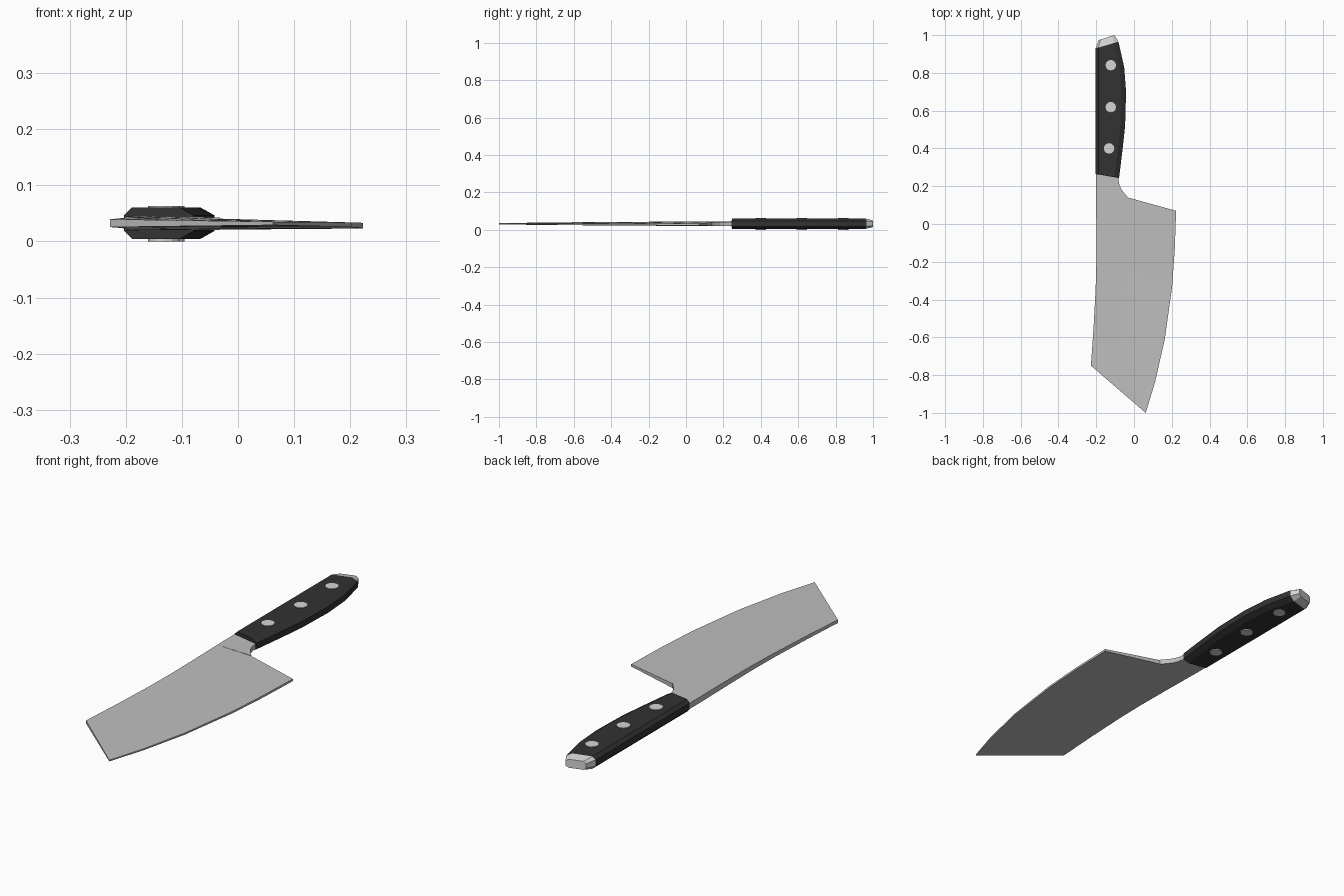
import bpy, bmesh

if "Cube" in bpy.data.objects:
    bpy.data.objects.remove(bpy.data.objects["Cube"])

ZC = 0.0325  # mid thickness of the knife


def material(name, v):
    m = bpy.data.materials.new(name)
    m.diffuse_color = (v, v, v, 1)
    m.use_nodes = True
    m.node_tree.nodes["Principled BSDF"].inputs["Base Color"].default_value = m.diffuse_color
    return m


STEEL = material("blade steel", 0.52)
BRIGHT = material("bright steel", 0.66)
BLACK = material("black handle", 0.032)


def finish(name, bm, mat):
    bmesh.ops.recalc_face_normals(bm, faces=bm.faces)
    me = bpy.data.meshes.new(name)
    bm.to_mesh(me)
    bm.free()
    me.materials.append(mat)
    ob = bpy.data.objects.new(name, me)
    bpy.context.collection.objects.link(ob)
    return ob


def loft(name, rings, mat):
    """Skin a list of equal-length rings and cap both ends."""
    bm = bmesh.new()
    vs = [[bm.verts.new(p) for p in r] for r in rings]
    n = len(vs[0])
    for a, b in zip(vs, vs[1:]):
        for i in range(n):
            j = (i + 1) % n
            bm.faces.new((a[i], a[j], b[j], b[i]))
    bm.faces.new(vs[0])
    bm.faces.new(vs[-1])
    return finish(name, bm, mat)


def blade_ring(spine, mid, edge, hs, he, ce):
    """Wedge section: thick at the spine, thin at the cutting edge."""
    top, bot = [], []
    for p in (spine, mid, edge):
        t = (p[0] - spine[0]) / (edge[0] - spine[0])
        c, h = ZC + (ce - ZC) * t, hs + (he - hs) * t
        top.append((*p, c + h))
        bot.append((*p, c - h))
    return top + bot[::-1]


# Blade: spine and edge stations from heel to tip
spine = [(-.201, .14), (-.199, -.05), (-.199, -.19), (-.203, -.34), (-.214, -.55), (-.228, -.75)]
edge = [(.223, .07), (.216, -.13), (.202, -.33), (.163, -.61), (.112, -.835), (.062, -1.0)]
rings = []
for i, (s, e) in enumerate(zip(spine, edge)):
    t = i / 5
    m = (-.032, .14) if i == 0 else (s[0] + (e[0] - s[0]) * .4, s[1] + (e[1] - s[1]) * .4)
    rings.append(blade_ring(s, m, e, .013 - .006 * t, .005 - .002 * t, .028 + .004 * t))
loft("blade", rings, STEEL)

# Neck between blade and handle, with a curved inner corner
neck = [(-.201, .14, -.032, .14), (-.202, .185, -.067, .183),
        (-.202, .215, -.078, .21), (-.202, .28, -.086, .26)]
loft("neck", [[(xl, yl, ZC + .013), (xr, yr, ZC + .010), (xr, yr, ZC - .012), (xl, yl, ZC - .013)]
              for xl, yl, xr, yr in neck], STEEL)


def handle_ring(xl, yl, xr, yr, h=.028, side=.014, cl=.014, cr=.025):
    """Chamfered eight-sided handle section, skewed along y."""
    pts = [(xl, side), (xl + cl, h), (xr - cr, h), (xr, side),
           (xr, -side), (xr - cr, -h), (xl + cl, -h), (xl, -side)]
    return [(x, yl + (yr - yl) * (x - xl) / (xr - xl), ZC + z) for x, z in pts]


# Handle scales
loft("handle", [handle_ring(*p) for p in [
    (-.203, .265, -.079, .243), (-.203, .40, -.060, .40), (-.203, .52, -.047, .52),
    (-.203, .69, -.042, .70), (-.203, .81, -.052, .83), (-.203, .93, -.082, .965)]], BLACK)

# Butt cap
loft("butt_cap", [handle_ring(-.203, .93, -.082, .965),
                  handle_ring(-.187, .974, -.103, 1.0, .019, .010, .010, .012)], BRIGHT)

# Rivets passing through the handle
for i, (x, y) in enumerate([(-.132, .40), (-.123, .619), (-.123, .841)]):
    bm = bmesh.new()
    bmesh.ops.create_cone(bm, cap_ends=True, segments=12, radius1=.028, radius2=.028, depth=2 * ZC - .002)
    ob = finish(f"rivet_{i + 1}", bm, BRIGHT)
    ob.location = (x, y, ZC - .001)
